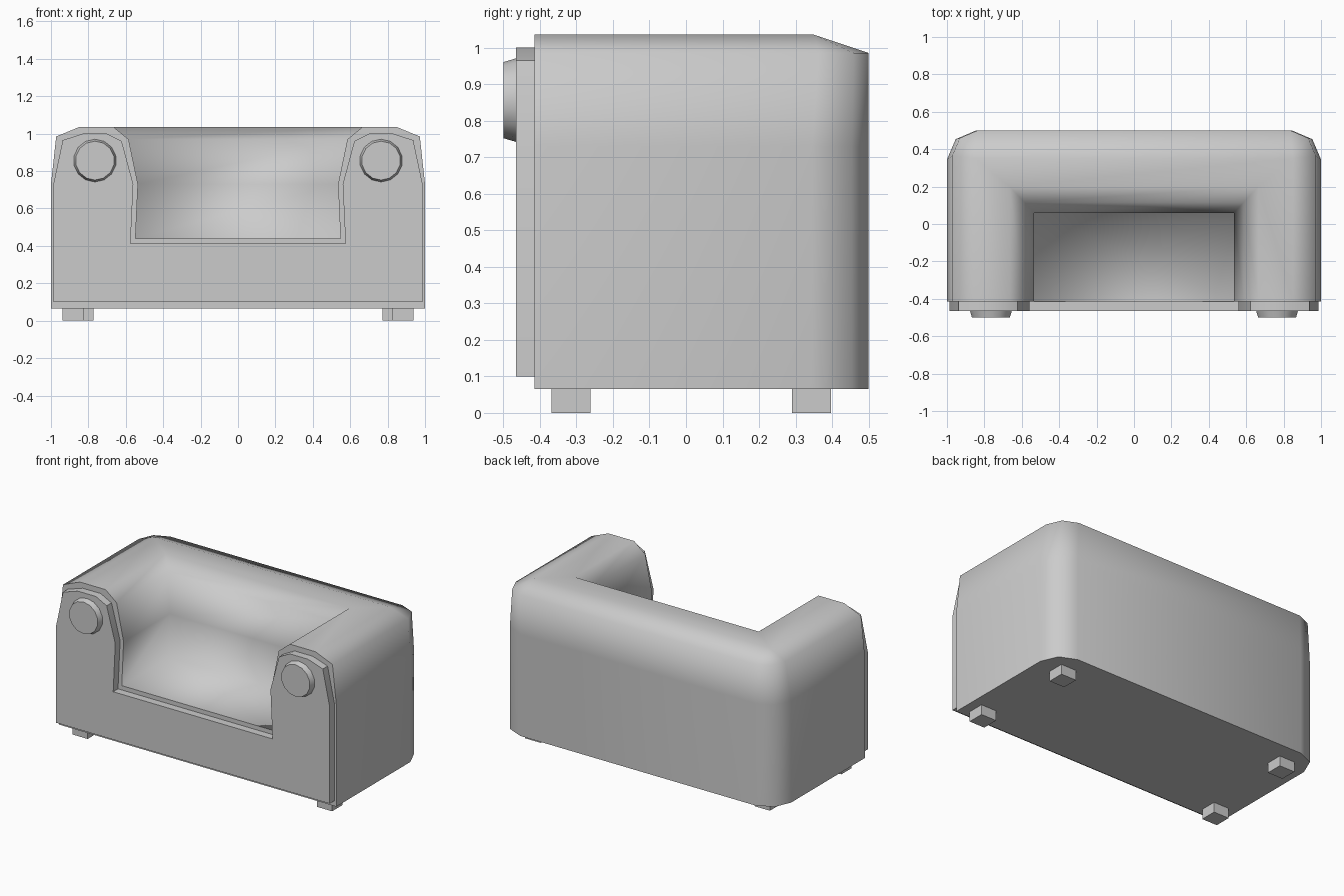
import bpy, bmesh, math
from mathutils import Matrix

if "Cube" in bpy.data.objects:
    bpy.data.objects.remove(bpy.data.objects["Cube"])


def make_object(name, bm):
    bmesh.ops.recalc_face_normals(bm, faces=bm.faces)
    mesh = bpy.data.meshes.new(name)
    bm.to_mesh(mesh)
    bm.free()
    obj = bpy.data.objects.new(name, mesh)
    bpy.context.collection.objects.link(obj)
    return obj


def smooth(obj, angle):
    bpy.ops.object.select_all(action='DESELECT')
    obj.select_set(True)
    bpy.context.view_layer.objects.active = obj
    bpy.ops.object.shade_smooth_by_angle(angle=math.radians(angle))


def mirrored(half):
    return half + [(-x, z) for x, z in reversed(half)]


# Upholstered body: U-shaped sweep, rows run from outer bottom to seat edge
FRONT = -0.415
rows = [  # half width, back y, height, corner rounding
    (1.0, 0.5, 0.065, 0.155), (1.0, 0.5, 0.73, 0.155),
    (0.972, 0.5, 0.985, 0.135), (0.85, 0.35, 1.035, 0),
    (0.665, 0.2, 1.035, 0), (0.585, 0.115, 0.97, 0),
    (0.535, 0.06, 0.73, 0), (0.548, 0.073, 0.44, 0)]

bm = bmesh.new()
grid = []
for x, y, z, c in rows:
    half = [(x, FRONT), (x, y - c), (x - 0.3 * c, y - 0.3 * c), (x - c, y)]
    path = half + [(-px, py) for px, py in reversed(half)]
    grid.append([bm.verts.new((px, py, z)) for px, py in path])
for a, b in zip(grid, grid[1:]):
    for i in range(len(a) - 1):
        bm.faces.new((a[i], a[i + 1], b[i + 1], b[i])).smooth = True
bm.faces.new(grid[-1]).smooth = True
bm.faces.new(grid[0])
bm.faces.new([r[0] for r in grid] + [r[-1] for r in reversed(grid)])
bmesh.ops.remove_doubles(bm, verts=bm.verts, dist=1e-4)
make_object("sofa_body", bm)

# Raised front panel following the arm outline
outline = mirrored([
    (0.987, 0.1), (0.987, 0.73), (0.937, 0.965), (0.83, 1.0),
    (0.70, 1.0), (0.622, 0.96), (0.56, 0.73), (0.575, 0.412)])
bm = bmesh.new()
face = bm.faces.new([bm.verts.new((x, -0.465, z)) for x, z in outline])
ext = bmesh.ops.extrude_face_region(bm, geom=[face], use_keep_orig=True)
for v in ext["geom"]:
    if isinstance(v, bmesh.types.BMVert):
        v.co.y = FRONT
smooth(make_object("front_panel", bm), 35)

for side, label in ((-1, "left"), (1, "right")):
    # Round arm button
    bm = bmesh.new()
    bmesh.ops.create_cone(
        bm, cap_ends=True, segments=14, radius1=0.115, radius2=0.104, depth=0.037,
        matrix=Matrix.Translation((side * 0.765, -0.4815, 0.856))
        @ Matrix.Rotation(math.pi / 2, 4, 'X'))
    smooth(make_object(label + "_arm_button", bm), 35)

    # Block feet, rear pair set further in
    for name, fx, fy in (("front", 0.882, -0.315), ("rear", 0.828, 0.343)):
        bm = bmesh.new()
        bmesh.ops.create_cube(
            bm, size=1, matrix=Matrix.Translation((side * fx, fy, 0.033))
            @ Matrix.Diagonal((0.11, 0.107, 0.066, 1)))
        make_object(f"{label}_{name}_foot", bm)
